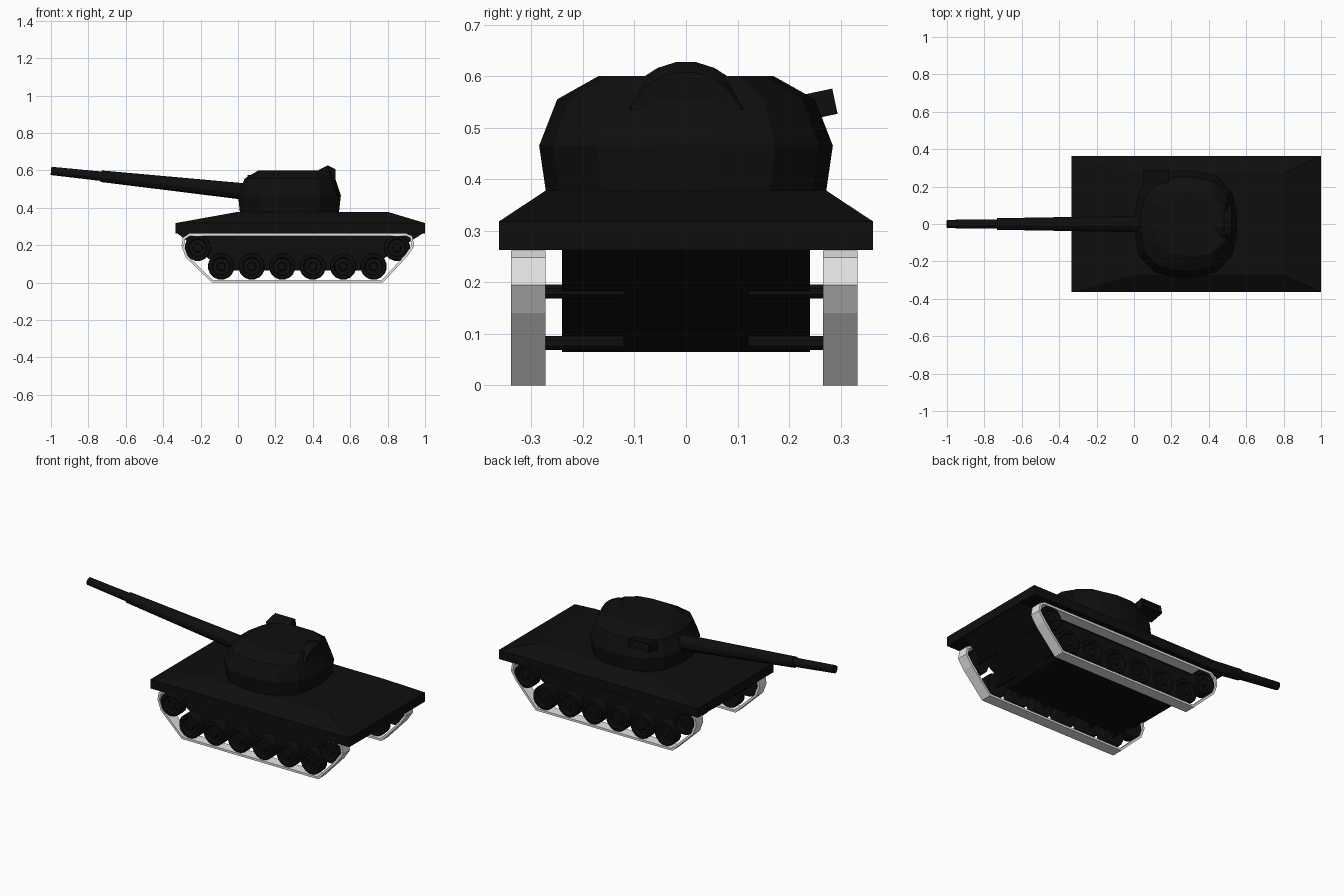
import bpy, bmesh, math
from mathutils import Vector, Matrix

cube = bpy.data.objects.get("Cube")
if cube:
    bpy.data.objects.remove(cube, do_unlink=True)


def material(name, value):
    m = bpy.data.materials.new(name)
    m.use_nodes = True
    colour = (value, value, value, 1)
    m.diffuse_color = colour
    m.node_tree.nodes["Principled BSDF"].inputs["Base Color"].default_value = colour
    return m


BLACK = material("near_black", 0.0045)
GREY = material("light_grey", 0.8)


def finish(name, bm, mat):
    bmesh.ops.recalc_face_normals(bm, faces=bm.faces)
    mesh = bpy.data.meshes.new(name)
    bm.to_mesh(mesh)
    bm.free()
    mesh.materials.append(mat)
    obj = bpy.data.objects.new(name, mesh)
    bpy.context.collection.objects.link(obj)
    return obj


def loft(name, rings, mat=BLACK, closed=False):
    """Skin matching rings of points; cap both ends unless closed into a loop."""
    bm = bmesh.new()
    loops = [[bm.verts.new(p) for p in ring] for ring in rings]
    pairs = list(zip(loops, loops[1:]))
    if closed:
        pairs.append((loops[-1], loops[0]))
    else:
        bm.faces.new(loops[0])
        bm.faces.new(loops[-1])
    n = len(loops[0])
    for a, b in pairs:
        for i in range(n):
            j = (i + 1) % n
            bm.faces.new((a[i], a[j], b[j], b[i]))
    return finish(name, bm, mat)


def rect(x0, x1, y, z):
    return [(x0, -y, z), (x1, -y, z), (x1, y, z), (x0, y, z)]


def turned(name, start, direction, profile, sides):
    """Spin a list of (distance, radius) around an axis."""
    turn = Vector(direction).to_track_quat("Z", "Y")
    rings = []
    for d, r in profile:
        ring = []
        for i in range(sides):
            a = math.tau * (i + 0.5) / sides
            p = Vector((r * math.cos(a), r * math.sin(a), d))
            ring.append(Vector(start) + turn @ p)
        rings.append(ring)
    return loft(name, rings)


# Hull: wide sloped deck over a narrow tapered belly
loft("upper_hull", [rect(-0.333, 1, 0.363, 0.263), rect(-0.333, 1, 0.363, 0.318),
                    rect(0, 0.8, 0.272, 0.378)])
loft("lower_hull", [rect(-0.08, 0.68, 0.241, 0.065), rect(-0.325, 0.99, 0.241, 0.264)])


# Turret: rounded plan stacked through several heights
def turret_ring(x0, x1, y, z, sides=16):
    ring = []
    for i in range(sides):
        a = math.tau * (i + 0.5) / sides
        c, s = math.cos(a), math.sin(a)
        k = (abs(c) ** 2.6 + abs(s) ** 2.6) ** (-1 / 2.6) / math.cos(math.pi / sides) ** 0.8
        k = min(k, 1 / max(abs(c), abs(s)))
        ring.append(((x0 + x1) / 2 + c * k * (x1 - x0) / 2, s * k * y, z))
    return ring


loft("turret", [turret_ring(0.01, 0.54, 0.272, 0.376), turret_ring(0, 0.55, 0.285, 0.465),
                turret_ring(0.035, 0.52, 0.25, 0.555), turret_ring(0.11, 0.505, 0.17, 0.6)])

# Commander hatch: low faceted hump on the rear of the turret roof
half = [(0.115, 0.555), (0.08, 0.6), (0.055, 0.616), (0.02, 0.627)]
hump = half + [(-y, z) for y, z in reversed(half)]
loft("commander_hatch", [[(x, y * s, z - drop) for y, z in hump]
                         for x, s, drop in ((0.43, 0.85, 0.025), (0.48, 1, 0), (0.52, 0.95, 0.02))])

# Sight box on the turret shoulder, with a recessed window facing outwards
bm = bmesh.new()
bmesh.ops.create_cube(bm, size=1, matrix=Matrix.Translation((0.118, 0.245, 0.542))
                      @ Matrix.Rotation(math.radians(12), 4, "X")
                      @ Matrix.Diagonal((0.135, 0.09, 0.05, 1)))
window = [max(bm.faces, key=lambda f: f.calc_center_median().y)]
bmesh.ops.inset_region(bm, faces=window, thickness=0.01, depth=-0.015)
finish("sight_box", bm, BLACK)

# Gun: thick tapered sleeve and thinner muzzle section
muzzle, root = Vector((-1, 0, 0.597)), Vector((0.06, 0, 0.484))
aim = muzzle - root
turned("gun_barrel", root, aim,
       [(0, 0.046), (0.796, 0.032), (0.796, 0.026), (aim.length, 0.023),
        (aim.length, 0.014), (aim.length - 0.04, 0.014)], 12)

# Running gear: outline of the track belt, outer surface
belt = [(-0.14, 0), (-0.28, 0.135), (-0.302, 0.195), (-0.295, 0.24), (-0.262, 0.262),
        (0.902, 0.262), (0.932, 0.248), (0.942, 0.195), (0.905, 0.14), (0.775, 0)]


def inward(points, t):
    """Mitred inward offset of the belt outline."""
    out = []
    for i, p in enumerate(points):
        p, a, b = (Vector(q) for q in (p, points[i - 1], points[(i + 1) % len(points)]))
        u, v = (p - a).normalized(), (b - p).normalized()
        n1, n2 = Vector((u.y, -u.x)), Vector((v.y, -v.x))
        out.append(p + (n1 + n2) * t / (1 + n1.dot(n2)))
    return out


inner = inward(belt, 0.013)
wheels = [("road_wheel", -0.09 + 0.163 * i, 0.086, 0.071) for i in range(6)]
wheels += [("front_idler", -0.215, 0.186, 0.071), ("rear_sprocket", 0.85, 0.186, 0.071)]

for side, label in ((1, "back"), (-1, "front")):
    middle = side * 0.3025 - 0.0035
    y0, y1 = middle - 0.0335, middle + 0.0335
    rings = []
    for (ox, oz), (ix, iz) in zip(belt, inner):
        rings.append([(ox, y0, oz), (ox, y1, oz), (ix, y1, iz), (ix, y0, iz)])
    loft("track_" + label, rings, GREY, closed=True)

    for number, (name, x, z, r) in enumerate(wheels):
        # Dished disc with a raised hub on the outside
        turned(f"{name}_{label}_{number}", (x, middle - side * 0.03, z), (0, side, 0),
               [(0, r * 0.95), (0.006, r), (0.058, r), (0.062, r * 0.92), (0.062, r * 0.72),
                (0.05, r * 0.62), (0.05, r * 0.35), (0.06, r * 0.28)], 16)
        turned(f"axle_{label}_{number}", (x, side * 0.12, z - 0.004), (0, side, 0),
               [(0, 0.015), (0.17, 0.015)], 8)
